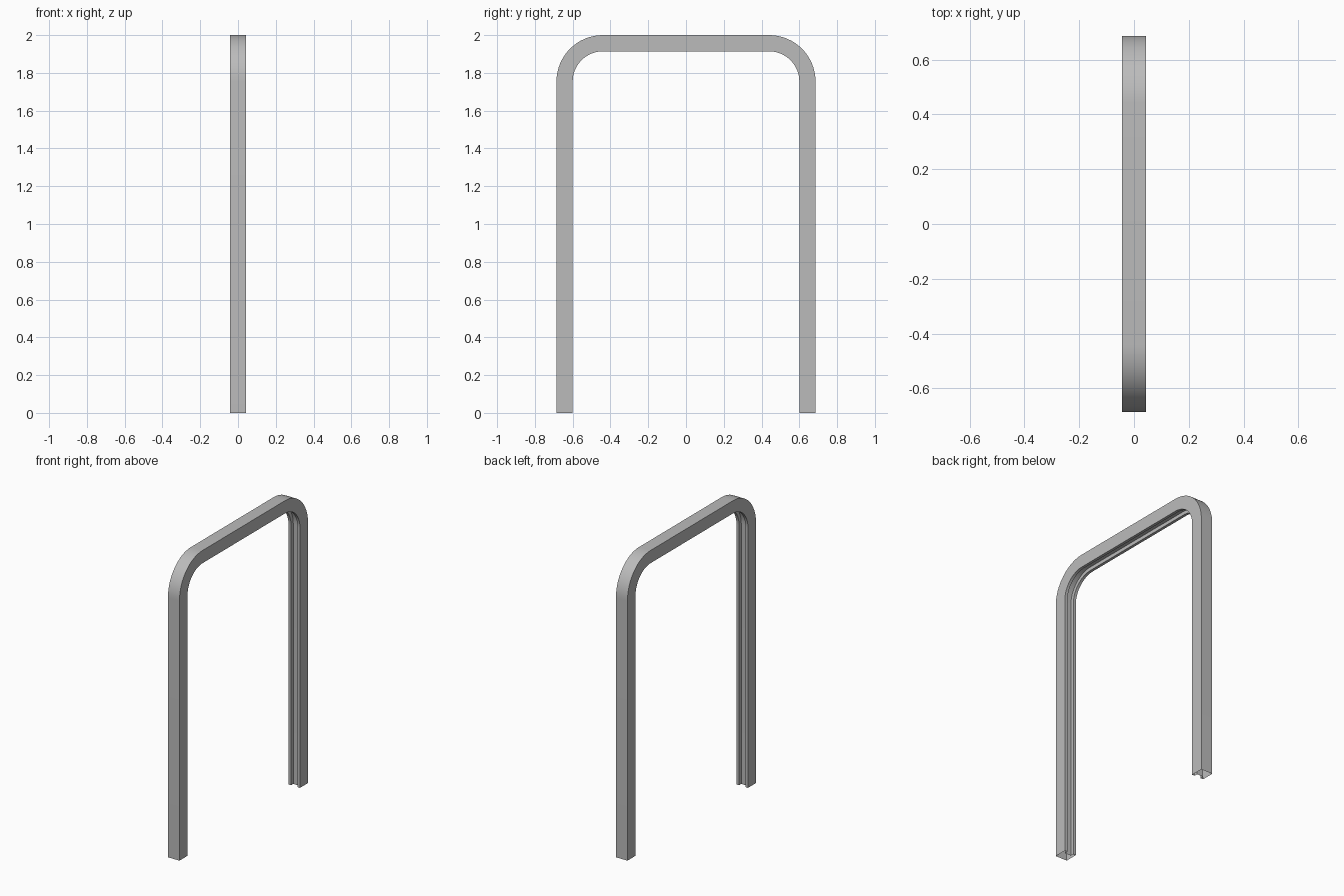
import bpy, bmesh, math
from mathutils import Vector

cube = bpy.data.objects.get("Cube")
if cube:
    bpy.data.objects.remove(cube)

HALF_SPAN, HEIGHT, RADIUS = 0.686, 2.0, 0.246
SIZE, SLOT, DEPTH = 0.086, 0.024, 0.024
STEPS = 16

steel = bpy.data.materials.new("grey_steel")
steel.use_nodes = True
grey = (0.5, 0.5, 0.5, 1)
steel.diffuse_color = grey
steel.node_tree.nodes["Principled BSDF"].inputs["Base Color"].default_value = grey

# Square section with a slot along the inner side: (x, distance inward)
h = SIZE / 2
half = [(h, 0), (h, SIZE), (SLOT, SIZE), (SLOT, SIZE - DEPTH)]
section = half + [(-x, d) for x, d in reversed(half)]

# Outer line of the hoop: left foot, two rounded corners, right foot
cy, cz = HALF_SPAN - RADIUS, HEIGHT - RADIUS
path = [(Vector((0, -HALF_SPAN, 0)), Vector((0, 1, 0)))]
for centre, start in ((-cy, math.pi), (cy, math.pi / 2)):
    for i in range(STEPS + 1):
        a = start - i / STEPS * math.pi / 2
        out = Vector((0, math.cos(a), math.sin(a)))
        path.append((Vector((0, centre, cz)) + out * RADIUS, -out))
path.append((Vector((0, HALF_SPAN, 0)), Vector((0, -1, 0))))

# Sweep the section along the path, leaving the feet open
bm = bmesh.new()
rings = [[bm.verts.new(p + inward * d + Vector((x, 0, 0))) for x, d in section]
         for p, inward in path]
n = len(section)
for a, b in zip(rings, rings[1:]):
    for i in range(n):
        j = (i + 1) % n
        bm.faces.new((a[i], a[j], b[j], b[i]))
bmesh.ops.recalc_face_normals(bm, faces=bm.faces)
mesh = bpy.data.meshes.new("slotted_hoop")
bm.to_mesh(mesh)
bm.free()
mesh.materials.append(steel)

hoop = bpy.data.objects.new("slotted_hoop", mesh)
bpy.context.collection.objects.link(hoop)
bpy.context.view_layer.objects.active = hoop
hoop.select_set(True)
bpy.ops.object.shade_smooth_by_angle(angle=math.radians(30))
